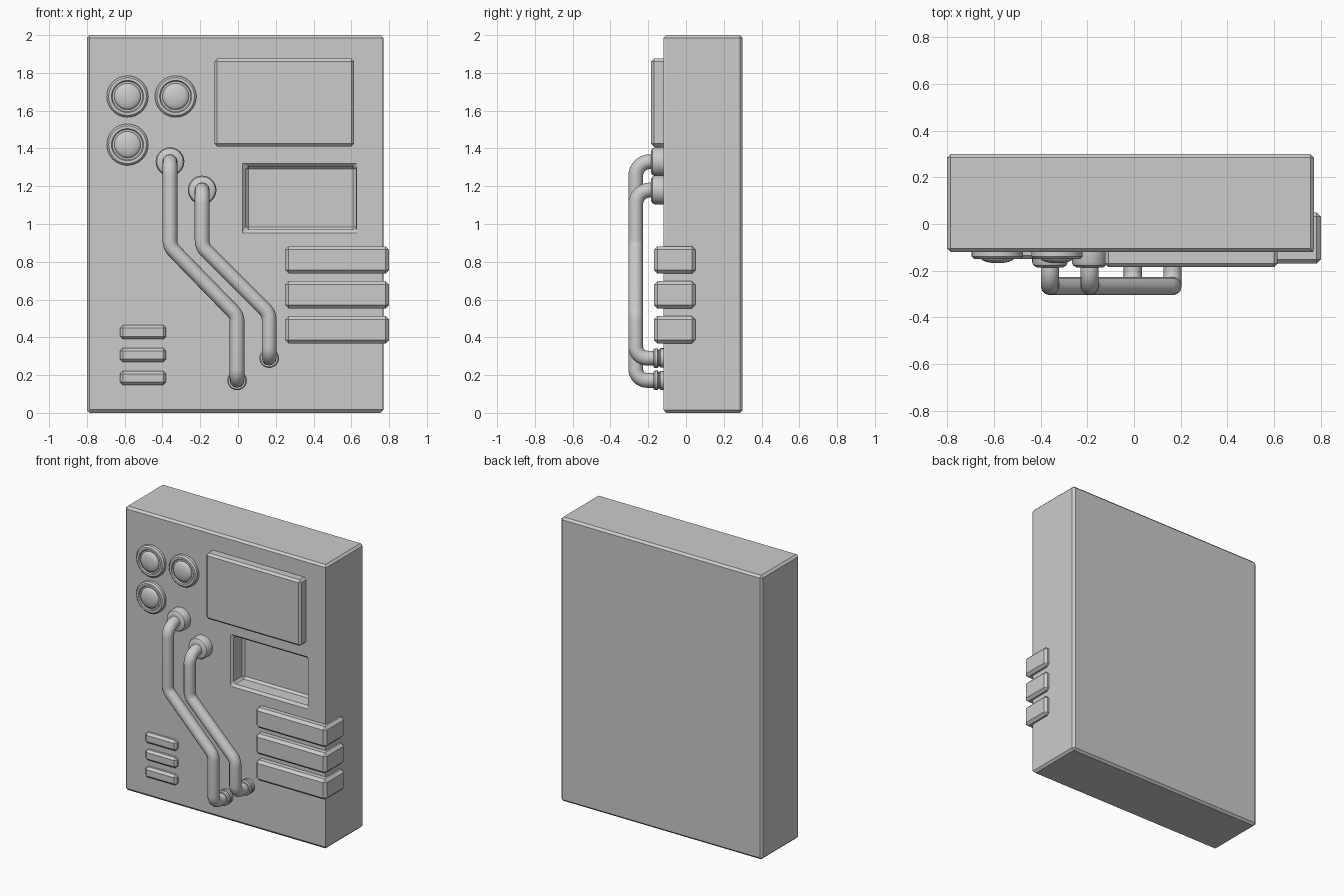
import bpy
import bmesh
import math
from mathutils import Vector, Matrix

cube = bpy.data.objects.get("Cube")
if cube:
    bpy.data.objects.remove(cube, do_unlink=True)

FRONT = -0.12  # y of the cabinet's front face


def add_object(name, mesh):
    obj = bpy.data.objects.new(name, mesh)
    bpy.context.collection.objects.link(obj)
    return obj


def smooth(obj):
    bpy.ops.object.select_all(action="DESELECT")
    obj.select_set(True)
    bpy.context.view_layer.objects.active = obj
    bpy.ops.object.shade_smooth_by_angle(angle=math.radians(35))


def add_bevel(obj, width):
    mod = obj.modifiers.new("chamfer", "BEVEL")
    mod.width = width
    mod.segments = 1
    mod.limit_method = "ANGLE"


def box(name, x, y, z, bevel=0.0):
    """Box from (min, max) pairs, with chamfered edges."""
    bm = bmesh.new()
    bmesh.ops.create_cube(bm, size=1)
    for v in bm.verts:
        for axis, (low, high) in enumerate((x, y, z)):
            v.co[axis] = high if v.co[axis] > 0 else low
    mesh = bpy.data.meshes.new(name)
    bm.to_mesh(mesh)
    bm.free()
    obj = add_object(name, mesh)
    if bevel:
        add_bevel(obj, bevel)
    return obj


def lathe(name, profile, x, z, steps=32):
    """Spin (radius, height) points about an axis pointing out of the front."""
    bm = bmesh.new()
    verts = [bm.verts.new((r, -h, 0)) for r, h in profile]
    edges = [bm.edges.new(pair) for pair in zip(verts, verts[1:])]
    bmesh.ops.spin(bm, geom=verts + edges, cent=(0, 0, 0), axis=(0, 1, 0),
                   angle=math.tau, steps=steps)
    bmesh.ops.remove_doubles(bm, verts=bm.verts, dist=0.0005)
    bmesh.ops.recalc_face_normals(bm, faces=bm.faces)
    bmesh.ops.transform(bm, matrix=Matrix.Translation((x, FRONT, z)), verts=bm.verts)
    mesh = bpy.data.meshes.new(name)
    bm.to_mesh(mesh)
    bm.free()
    obj = add_object(name, mesh)
    smooth(obj)
    return obj


def fillet(points, radii, steps=8):
    """Round the inner corners of a path."""
    pts = [Vector(p) for p in points]
    path = [pts[0]]
    for before, corner, after, radius in zip(pts, pts[1:], pts[2:], radii):
        a, b = (before - corner).normalized(), (after - corner).normalized()
        half = a.angle(b) / 2
        centre = corner + (a + b).normalized() * radius / math.sin(half)
        reach = radius / math.tan(half)
        start, end = corner + a * reach - centre, corner + b * reach - centre
        path += [centre + start.slerp(end, i / steps) * radius / start.slerp(end, i / steps).length
                 for i in range(steps + 1)]
    return path + [pts[-1]]


def tube(name, path, radius):
    curve = bpy.data.curves.new(name, "CURVE")
    curve.dimensions = "3D"
    curve.bevel_depth = radius
    curve.bevel_resolution = 4
    spline = curve.splines.new("POLY")
    spline.points.add(len(path) - 1)
    for point, co in zip(spline.points, path):
        point.co = (*co, 1)
    temp = add_object(name + "_path", curve)
    graph = bpy.context.evaluated_depsgraph_get()
    mesh = bpy.data.meshes.new_from_object(temp.evaluated_get(graph))
    bpy.data.objects.remove(temp, do_unlink=True)
    mesh.name = name
    smooth(add_object(name, mesh))


# Cabinet with a recessed window
cabinet = box("cabinet", (-0.8, 0.77), (FRONT, 0.3), (0, 2))
cutter = box("recess_cutter", (0.04, 0.625), (FRONT - 0.1, 0.0), (0.97, 1.305))
cutter.hide_render = True
cutter.hide_viewport = True
cutter.display_type = "WIRE"
cut = cabinet.modifiers.new("recess", "BOOLEAN")
cut.operation = "DIFFERENCE"
cut.solver = "EXACT"
cut.object = cutter
add_bevel(cabinet, 0.015)

# Raised screen panel
box("screen_panel", (-0.125, 0.615), (-0.185, FRONT + 0.03), (1.41, 1.875), 0.015)

# Blocks wrapping the left edge, and small vent bars
for i in range(3):
    z = 0.81 - i * 0.185
    box(f"edge_block_{i + 1}", (0.25, 0.8), (-0.17, 0.05), (z - 0.072, z + 0.072), 0.018)
    z = 0.427 - i * 0.121
    box(f"vent_bar_{i + 1}", (-0.625, -0.38), (-0.15, FRONT + 0.03), (z - 0.037, z + 0.037), 0.015)

# Round buttons with a rim and a domed cap
rim = [(0.11, -0.01), (0.11, 0.02), (0.1, 0.03), (0.085, 0.03), (0.08, 0.022), (0.07, 0.022)]
dome = [(0.07 * math.cos(t), 0.026 + 0.022 * math.sin(t))
        for t in (math.pi / 2 * i / 6 for i in range(7))]
for i, (x, z) in enumerate([(-0.585, 1.675), (-0.33, 1.675), (-0.585, 1.42)]):
    lathe(f"button_{i + 1}", rim + dome, x, z)

# Two bent pipes with a wide socket above and a stepped collar below
socket = [(0.076, -0.01), (0.076, 0.045), (0.07, 0.058), (0.056, 0.066), (0, 0.066)]
collar = [(0.05, -0.01), (0.05, 0.015), (0.044, 0.02), (0.044, 0.026),
          (0.052, 0.03), (0.052, 0.045), (0.046, 0.052), (0, 0.052)]
OUT = -0.266
pipes = [(-0.36, 1.33, 0.88, -0.005, 0.515, 0.172),
         (-0.19, 1.18, 0.88, 0.165, 0.525, 0.29)]
for i, (x1, top, bend1, x2, bend2, bottom) in enumerate(pipes):
    points = [(x1, FRONT + 0.01, top), (x1, OUT, top), (x1, OUT, bend1),
              (x2, OUT, bend2), (x2, OUT, bottom), (x2, FRONT + 0.01, bottom)]
    tube(f"pipe_{i + 1}", fillet(points, [0.075, 0.08, 0.08, 0.06]), 0.039)
    lathe(f"pipe_socket_{i + 1}", socket, x1, top)
    lathe(f"pipe_collar_{i + 1}", collar, x2, bottom)
